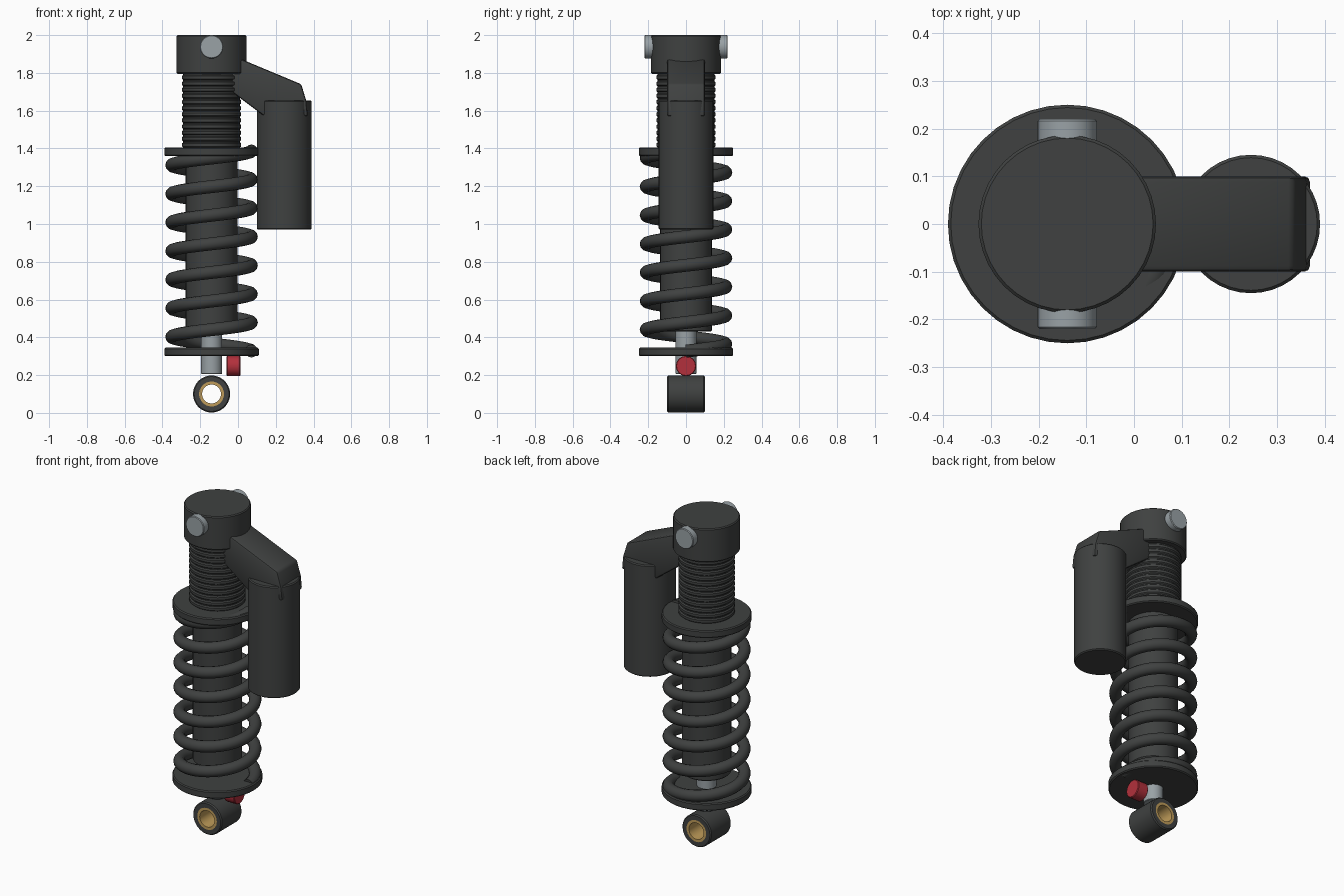
import bpy, bmesh
from math import sin, cos, pi, radians
from mathutils import Matrix, Vector

if "Cube" in bpy.data.objects:
    bpy.data.objects.remove(bpy.data.objects["Cube"])

AX = -0.14  # main axis of the damper


def material(name, rgb):
    m = bpy.data.materials.new(name)
    m.diffuse_color = (*rgb, 1)
    m.use_nodes = True
    m.node_tree.nodes["Principled BSDF"].inputs["Base Color"].default_value = m.diffuse_color
    return m


DARK = material("dark_metal", (0.05, 0.053, 0.052))
STEEL = material("steel", (0.32, 0.36, 0.38))
BRASS = material("brass", (0.52, 0.33, 0.1))
RED = material("red", (0.45, 0.03, 0.045))


def finish(name, bm, mat, bevel=0):
    bmesh.ops.recalc_face_normals(bm, faces=bm.faces[:])
    me = bpy.data.meshes.new(name)
    bm.to_mesh(me)
    bm.free()
    ob = bpy.data.objects.new(name, me)
    bpy.context.collection.objects.link(ob)
    me.materials.append(mat)
    bpy.ops.object.select_all(action='DESELECT')
    ob.select_set(True)
    bpy.context.view_layer.objects.active = ob
    if bevel:
        b = ob.modifiers.new("bevel", 'BEVEL')
        b.width, b.segments = bevel, 2
        b.limit_method, b.angle_limit = 'ANGLE', radians(35)
        bpy.ops.object.modifier_apply(modifier=b.name)
    bpy.ops.object.shade_smooth_by_angle(angle=radians(35))
    return ob


def lathe(name, profile, mat, matrix, n=40, closed=False):
    """Spin (radius, height) points round local z; open profiles get end caps."""
    bm = bmesh.new()
    rings = [[bm.verts.new((r * cos(2 * pi * i / n), r * sin(2 * pi * i / n), z))
              for i in range(n)] for r, z in profile]
    pairs = list(zip(rings, rings[1:]))
    if closed:
        pairs.append((rings[-1], rings[0]))
    else:
        bm.faces.new(rings[0])
        bm.faces.new(rings[-1])
    for a, b in pairs:
        for i in range(n):
            j = (i + 1) % n
            bm.faces.new((a[i], a[j], b[j], b[i]))
    bm.transform(matrix)
    return finish(name, bm, mat)


def disc(r, z0, z1, c=0.006):
    """Cylinder profile with small chamfers."""
    return [(r - c, z0), (r, z0 + c), (r, z1 - c), (r - c, z1)]


main = Matrix.Translation((AX, 0, 0))
along_y = Matrix.Rotation(-pi / 2, 4, 'X')

# Top cap, inner body, spring seats and rod
lathe("top_cap", disc(0.186, 1.795, 2.0), DARK, main)
lathe("damper_body", disc(0.137, 0.43, 1.45), DARK, main)
lathe("upper_spring_seat", disc(0.25, 1.36, 1.405), DARK, main)
lathe("lower_spring_seat", disc(0.25, 0.30, 0.345), DARK, main)
lathe("piston_rod", disc(0.055, 0.205, 0.5, 0.003), STEEL, main)

# Threaded collar with rows of ridges
thread = [(0.15, 1.39)]
pitch = 0.0325
for k in range(12):
    z = 1.405 + k * pitch
    thread += [(0.15, z), (0.157, z + 0.006), (0.157, z + 0.021), (0.15, z + 0.027)]
thread.append((0.15, 1.81))
lathe("threaded_collar", thread, DARK, main)

# Side pivot bolts in the cap
for side, label in ((-1, "front"), (1, "back")):
    turn = Matrix.Rotation(-side * pi / 2, 4, 'X')
    lathe(label + "_pivot_bolt", disc(0.062, 0.12, 0.22, 0.004), STEEL,
          Matrix.Translation((AX, 0, 1.938)) @ turn, 32)

# Lower mounting eye with brass bushing
eye = Matrix.Translation((AX, 0, 0.1)) @ along_y
lathe("lower_eye", [(0.066, -0.1), (0.092, -0.1), (0.098, -0.093), (0.098, 0.093),
                    (0.092, 0.1), (0.066, 0.1)], DARK, eye, closed=True)
lathe("eye_bushing", [(0.05, -0.1), (0.0665, -0.1), (0.0665, 0.1), (0.05, 0.1)],
      BRASS, eye, closed=True)

# Red adjuster knob, lying along x
lathe("adjuster_knob", disc(0.054, -0.06, 0.012, 0.004), RED,
      Matrix.Translation((0, 0, 0.248)) @ Matrix.Rotation(pi / 2, 4, 'Y'), 16)

# Coil spring: circular section swept along a helix
bm = bmesh.new()
R, WIRE, TURNS, STEPS, SIDES = 0.211, 0.034, 7, 36, 12
Z0, Z1 = 0.327, 1.387
prev = None
for i in range(TURNS * STEPS + 1):
    a = 2 * pi * i / STEPS
    out = Vector((cos(a), sin(a), 0))
    slope = (Z1 - Z0) / (TURNS * 2 * pi)
    tangent = Vector((-R * sin(a), R * cos(a), slope)).normalized()
    up = out.cross(tangent)
    c = Vector((AX, 0, Z0 + slope * a)) + out * R
    ring = [bm.verts.new(c + WIRE * (out * cos(t) + up * sin(t)))
            for t in (2 * pi * k / SIDES for k in range(SIDES))]
    if prev:
        for k in range(SIDES):
            j = (k + 1) % SIDES
            bm.faces.new((prev[k], prev[j], ring[j], ring[k]))
    else:
        bm.faces.new(ring)
    prev = ring
bm.faces.new(prev)
finish("coil_spring", bm, DARK)

# Reservoir canister
lathe("reservoir", disc(0.145, 0.97, 1.655), DARK, Matrix.Translation((0.245, 0, 0)))

# Arm joining the cap to the reservoir: side profile extruded in y
bm = bmesh.new()
side = [(-0.08, 1.735), (0.14, 1.57), (0.37, 1.57), (0.362, 1.65),
        (0.335, 1.74), (-0.08, 1.913)]
face = bm.faces.new([bm.verts.new((x, -0.1, z)) for x, z in side])
ext = bmesh.ops.extrude_face_region(bm, geom=[face])
moved = [v for v in ext["geom"] if isinstance(v, bmesh.types.BMVert)]
bmesh.ops.translate(bm, verts=moved, vec=(0, 0.2, 0))
finish("reservoir_arm", bm, DARK, bevel=0.012)
